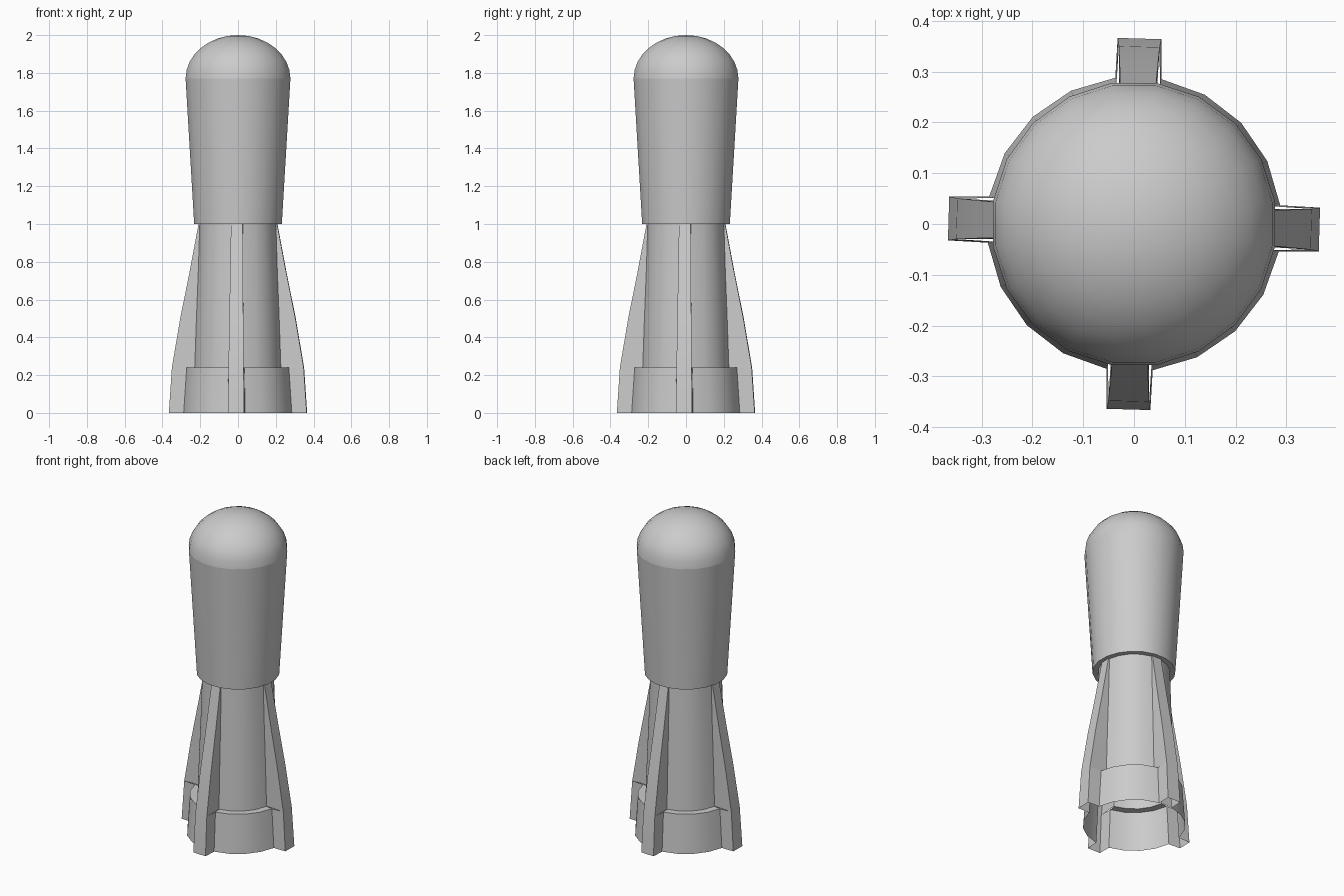
import bpy
import bmesh
from math import sin, cos, pi, radians
from mathutils import Vector

cube = bpy.data.objects.get("Cube")
if cube:
    bpy.data.objects.remove(cube)

SIDES = 20
STEP = 2 * pi / SIDES

grey = bpy.data.materials.new("plain grey")
grey.use_nodes = True
COLOUR = (0.6, 0.6, 0.6, 1)
grey.diffuse_color = COLOUR
grey.node_tree.nodes["Principled BSDF"].inputs["Base Color"].default_value = COLOUR


def finish(bm, name):
    bmesh.ops.recalc_face_normals(bm, faces=bm.faces)
    mesh = bpy.data.meshes.new(name)
    bm.to_mesh(mesh)
    bm.free()
    mesh.materials.append(grey)
    obj = bpy.data.objects.new(name, mesh)
    bpy.context.collection.objects.link(obj)
    bpy.ops.object.select_all(action='DESELECT')
    obj.select_set(True)
    bpy.context.view_layer.objects.active = obj
    bpy.ops.object.shade_smooth_by_angle(angle=radians(30))
    return obj


def ring(bm, r, z, turn=0.0):
    # Facets, not corners, are centred on the axes
    angles = [(i - 0.5) * STEP + turn for i in range(SIDES)]
    return [bm.verts.new((r * cos(a), r * sin(a), z)) for a in angles]


def bridge(bm, low, high, skip=()):
    for i in range(SIDES):
        if i not in skip:
            j = (i + 1) % SIDES
            bm.faces.new((low[i], low[j], high[j], high[i]))


# Tapered upper casing, closed underneath
bm = bmesh.new()
bottom, top = ring(bm, 0.235, 1.0), ring(bm, 0.281, 1.77)
bridge(bm, bottom, top)
bm.faces.new(bottom)
finish(bm, "upper_casing")

# Rounded nose
bm = bmesh.new()
ROWS = 8
rows = []
for k in range(ROWS):
    t = k / ROWS * pi / 2
    rows.append(ring(bm, 0.281 * cos(t), 1.77 + 0.23 * sin(t)))
for low, high in zip(rows, rows[1:]):
    bridge(bm, low, high)
tip = bm.verts.new((0, 0, 2))
for i in range(SIDES):
    bm.faces.new((rows[-1][i], rows[-1][(i + 1) % SIDES], tip))
finish(bm, "nose")

# Hollow tail tube with a stepped collar; four facets grow into hollow fins
TURN = radians(-1.7)
# height, tube radius, fin outer radius
PROFILE = [(0, 0.29, 0.365), (0.24, 0.274, 0.349), (0.24, 0.231, 0.349),
           (0.5, 0.222, 0.305), (0.75, 0.212, 0.255), (1.0, 0.204, 0.208)]
FIN_FACETS = [q * SIDES // 4 for q in range(4)]

bm = bmesh.new()
rows = [ring(bm, r, z, TURN) for z, r, _ in PROFILE]
for low, high in zip(rows, rows[1:]):
    bridge(bm, low, high, FIN_FACETS)

for facet in FIN_FACETS:
    angle = facet * STEP + TURN
    out = Vector((cos(angle), sin(angle), 0))
    side = Vector((-sin(angle), cos(angle), 0))
    edges = []
    for z, _, reach in PROFILE:
        half = 0.043 - 0.012 * z
        edges.append([bm.verts.new(out * reach + side * s * half + Vector((0, 0, z)))
                      for s in (-1, 1)])
    for k in range(len(PROFILE) - 1):
        if PROFILE[k][0] == PROFILE[k + 1][0]:
            continue
        (a, b), (c, d) = edges[k], edges[k + 1]
        i, j = facet, (facet + 1) % SIDES
        bm.faces.new((a, b, d, c))
        bm.faces.new((rows[k][i], a, c, rows[k + 1][i]))
        bm.faces.new((b, rows[k][j], rows[k + 1][j], d))
# Join the fin edges across the collar step
bmesh.ops.remove_doubles(bm, verts=bm.verts, dist=0.0005)
finish(bm, "tail_tube_and_fins")
